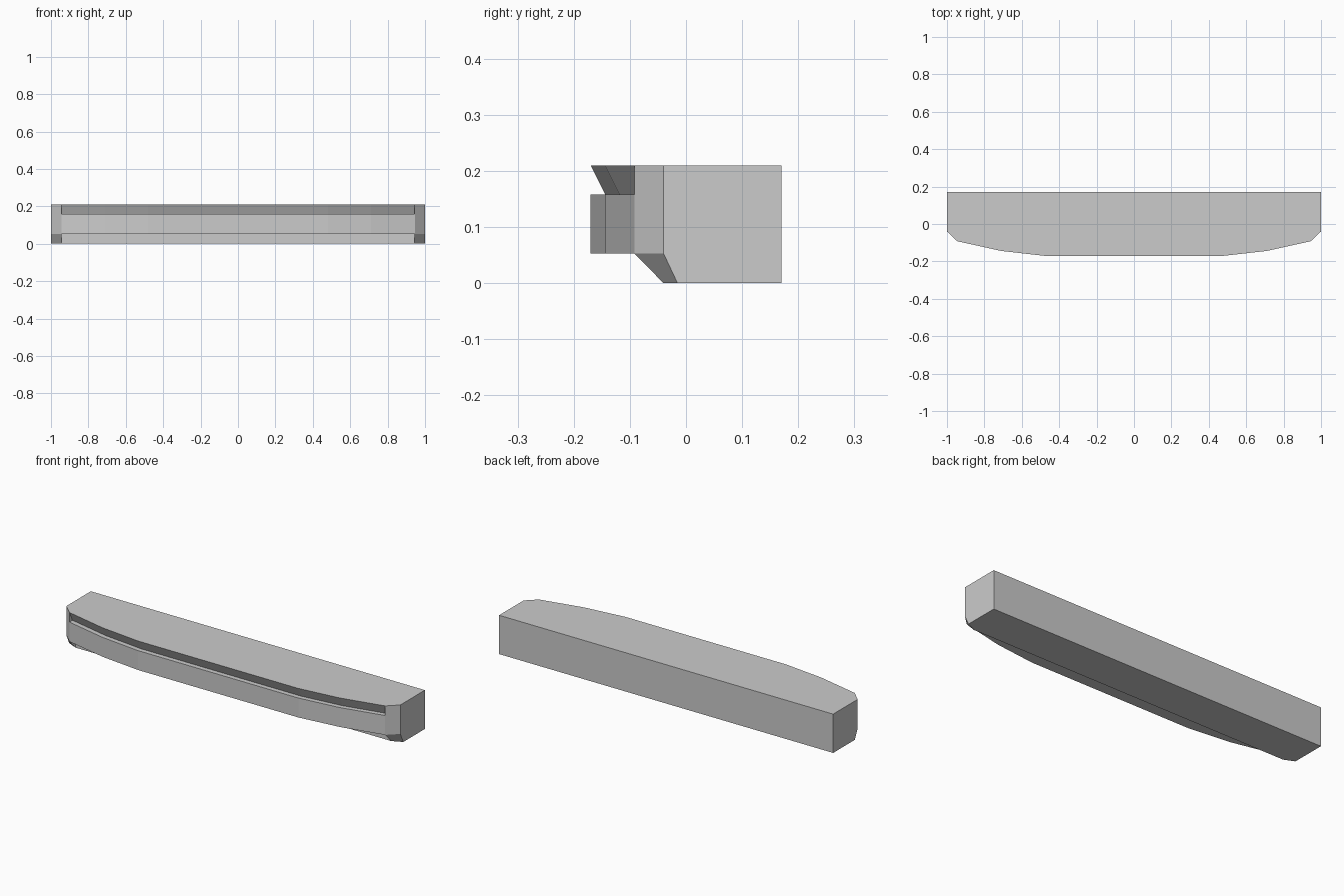
import bpy, bmesh

if "Cube" in bpy.data.objects:
    bpy.data.objects.remove(bpy.data.objects["Cube"])

# Levels: underside, lower recess top, groove ledge, top
Z0, Z1, Z2, Z3 = 0.0, 0.053, 0.158, 0.21
BACK, RECESS = 0.17, -0.04
half = [(1.0, -0.04), (0.945, -0.092), (0.71, -0.144), (0.48, -0.17)]
front = half + [(-x, y) for x, y in reversed(half)]
lip = front[1:-1]                              # part with the groove
inner = [(x, y + 0.026) for x, y in lip]       # groove bottom line

bm = bmesh.new()


def face(*pts):
    bm.faces.new([bm.verts.new(p) for p in pts])


def at(pts, z):
    return [(x, y, z) for x, y in pts]


def strip(a, b):
    for i in range(len(a) - 1):
        face(a[i], a[i + 1], b[i + 1], b[i])


# Top, back and underside
face((-1, BACK, Z3), (1, BACK, Z3), *at(front, Z3))
face((-1, BACK, Z0), (1, BACK, Z0), (1, BACK, Z3), (-1, BACK, Z3))
face((-1, BACK, Z0), (1, BACK, Z0), (1, -0.015, Z0), (0.945, RECESS, Z0),
     (-0.945, RECESS, Z0), (-1, -0.015, Z0))

# Front band, ledge and undercut lip
strip(at(lip, Z1), at(lip, Z2))
strip(at(lip, Z2), at(inner, Z2))
strip(at(inner, Z2), at(lip, Z3))

# Lower recess: overhang and wall
face(*at(lip, Z1), (-0.945, RECESS, Z1), (0.945, RECESS, Z1))
face((-0.945, RECESS, Z0), (0.945, RECESS, Z0),
     (0.945, RECESS, Z1), (-0.945, RECESS, Z1))

# Both ends: side, chamfered corner, tapered foot, groove and recess end walls
for s in (1, -1):
    a, b = (s, -0.04), (s * 0.945, -0.092)
    g = (s * 0.945, -0.092 + 0.026)
    r = (s * 0.945, RECESS)
    face((s, BACK, Z0), (s, BACK, Z3), (*a, Z3), (*a, Z1), (s, -0.015, Z0))
    face((*a, Z1), (*a, Z3), (*b, Z3), (*b, Z2), (*b, Z1))
    face((*a, Z1), (*b, Z1), (*r, Z0), (s, -0.015, Z0))
    face((*b, Z2), (*g, Z2), (*b, Z3))
    face((*b, Z1), (*r, Z1), (*r, Z0))

bmesh.ops.remove_doubles(bm, verts=bm.verts, dist=1e-5)
bmesh.ops.recalc_face_normals(bm, faces=bm.faces)
mesh = bpy.data.meshes.new("bumper")
bm.to_mesh(mesh)
bm.free()
bpy.context.collection.objects.link(bpy.data.objects.new("bumper", mesh))
